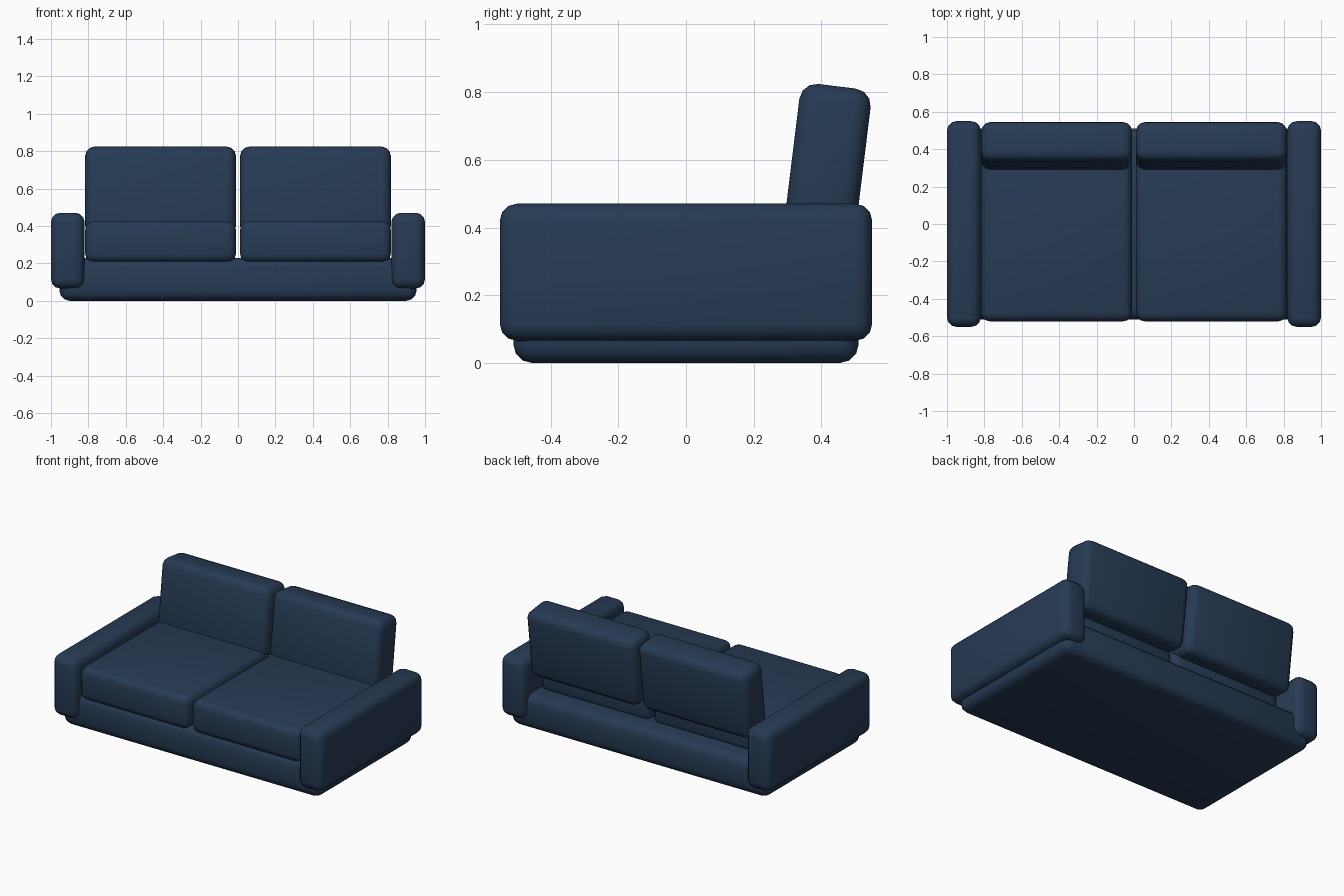
import bpy
import math

if "Cube" in bpy.data.objects:
    bpy.data.objects.remove(bpy.data.objects["Cube"])

navy = bpy.data.materials.new("navy fabric")
navy.diffuse_color = (0.02, 0.044, 0.09, 1)
navy.use_nodes = True
navy.node_tree.nodes["Principled BSDF"].inputs["Base Color"].default_value = navy.diffuse_color


def cushion(name, center, size, bevel, tilt=0.0):
    """Rounded box with smooth shading."""
    bpy.ops.mesh.primitive_cube_add(size=1, location=center)
    ob = bpy.context.object
    ob.name = name
    ob.scale = size
    bpy.ops.object.transform_apply(location=False, rotation=False, scale=True)
    ob.rotation_euler.x = math.radians(tilt)
    ob.data.materials.append(navy)
    mod = ob.modifiers.new("round", 'BEVEL')
    mod.width = bevel
    mod.segments = 3
    mod.limit_method = 'NONE'
    bpy.ops.object.modifier_apply(modifier=mod.name)
    bpy.ops.object.shade_smooth_by_angle(angle=math.radians(40))
    return ob


# Base plinth
cushion("base", (0, 0, 0.115), (1.91, 1.02, 0.23), 0.055)

for side, s in (("left", -1), ("right", 1)):
    # Armrest
    cushion(side + "_arm", (s * 0.91, 0, 0.268), (0.18, 1.1, 0.405), 0.05)
    # Seat cushion
    cushion(side + "_seat", (s * 0.414, -0.07, 0.315), (0.806, 0.9, 0.22), 0.045)
    # Leaning back cushion
    cushion(side + "_back", (s * 0.414, 0.418, 0.588), (0.806, 0.212, 0.462), 0.05, -7)
